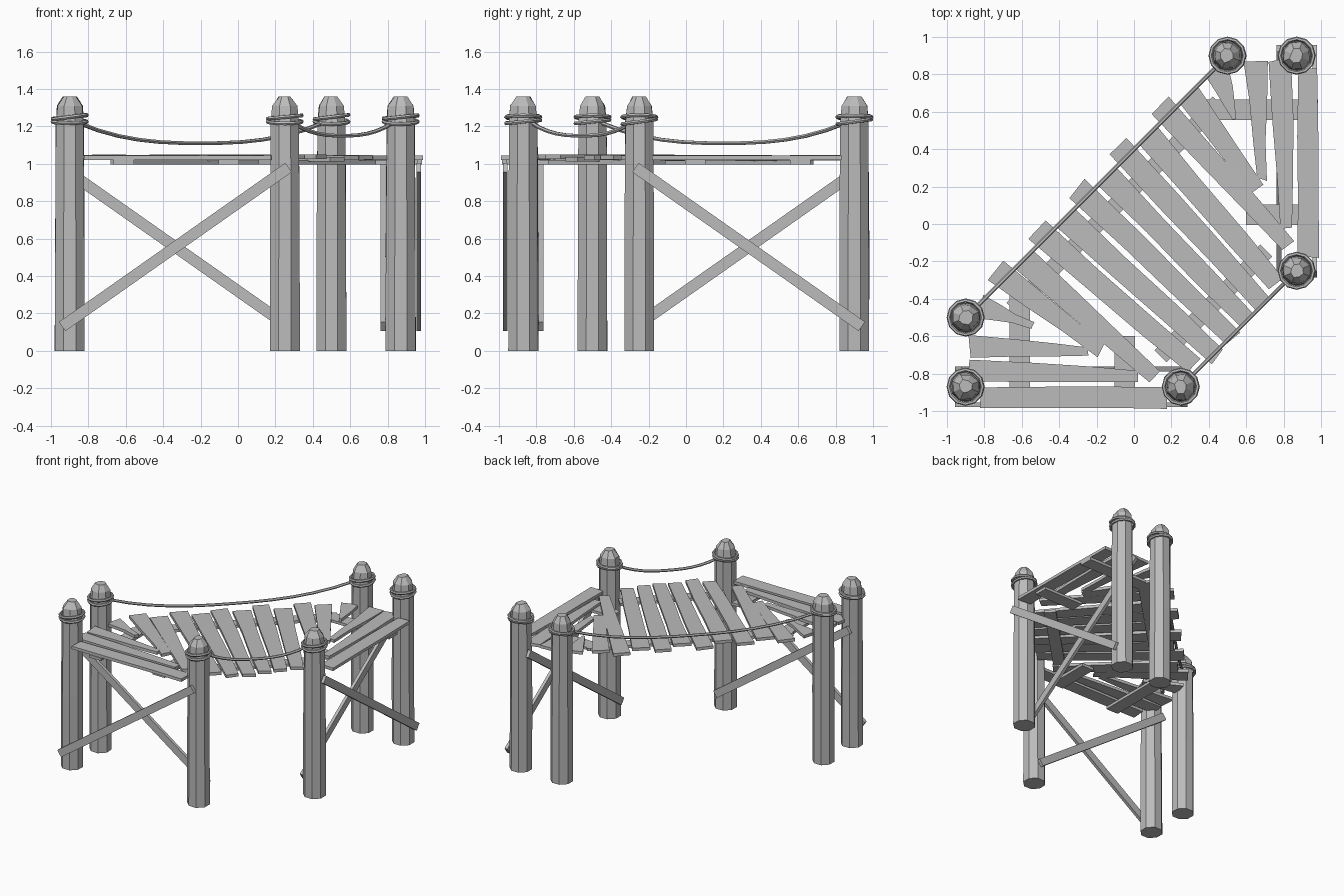
import bpy, bmesh, math, random
from mathutils import Vector, Matrix

random.seed(4)
if "Cube" in bpy.data.objects:
    bpy.data.objects.remove(bpy.data.objects["Cube"])

wood = bpy.data.materials.new("weathered_grey")
wood.use_nodes = True
GREY = (0.5, 0.5, 0.5, 1)
wood.diffuse_color = GREY
wood.node_tree.nodes["Principled BSDF"].inputs["Base Color"].default_value = GREY
UP = Vector((0, 0, 1))


def finish(name, bm):
    bmesh.ops.recalc_face_normals(bm, faces=bm.faces)
    mesh = bpy.data.meshes.new(name)
    bm.to_mesh(mesh)
    bm.free()
    mesh.materials.append(wood)
    obj = bpy.data.objects.new(name, mesh)
    bpy.context.collection.objects.link(obj)
    return obj


def reflect(p):
    # The deck is symmetric across the line y = -x
    return Vector((-p[1], -p[0], p[2]))


def diagonal(u, v, z):
    # u runs along the walkway, v across it
    r = math.sqrt(0.5)
    return Vector(((u + v) * r, (u - v) * r, z))


def slab(name, start, end, w0, w1, thick, normal=UP, wear=0.0):
    # Board tapering from w0 to w1, with slightly worn edges
    start, end = Vector(start), Vector(end)
    along = (end - start).normalized()
    side = normal.cross(along).normalized()
    left, right = [], []
    for t in (0, 0.35, 0.7, 1):
        w = (w0 + (w1 - w0) * t) / 2
        mid = start.lerp(end, t)
        for row, s in ((left, 1), (right, -1)):
            shift = random.uniform(-wear, wear)
            row.append(mid + side * s * (w + shift * 0.5) + along * shift)
    bm = bmesh.new()
    base = [bm.verts.new(p - normal * thick / 2) for p in left + right[::-1]]
    face = bm.faces.new(base)
    out = bmesh.ops.extrude_face_region(bm, geom=[face])
    moved = [g for g in out["geom"] if isinstance(g, bmesh.types.BMVert)]
    bmesh.ops.translate(bm, verts=moved, vec=normal * thick)
    return finish(name, bm)


def post(name, x, y):
    # Eight-sided log with a rough chipped cap
    bm = bmesh.new()
    rings = []
    for z, r in ((0, 0.086), (0.6, 0.085), (1.22, 0.081), (1.31, 0.072), (1.36, 0.036)):
        chip = 0.006 if z > 1.25 else 0.002
        ring = []
        for i in range(8):
            a = math.tau * (i + 0.5) / 8
            rr = r + random.uniform(-chip, chip)
            ring.append(bm.verts.new((x + rr * math.cos(a), y + rr * math.sin(a), z)))
        rings.append(ring)
    for lo, hi in zip(rings, rings[1:]):
        for i in range(8):
            j = (i + 1) % 8
            bm.faces.new((lo[i], lo[j], hi[j], hi[i]))
    bm.faces.new(rings[0])
    bm.faces.new(rings[-1])
    finish(name, bm)
    # Two tilted loops of rope around the top
    for k, z in enumerate((1.225, 1.25)):
        tilt = Matrix.Rotation(random.uniform(0.06, 0.14) * (1 - 2 * k), 3, "XY"[k])
        pts = []
        for i in range(12):
            a = math.tau * i / 12
            pts.append(tilt @ Vector((0.091 * math.cos(a), 0.091 * math.sin(a), 0)) + Vector((x, y, z)))
        rope(f"{name}_rope_loop_{k + 1}", pts, 0.011, True)


def rope(name, pts, radius, closed=False):
    curve = bpy.data.curves.new(name, "CURVE")
    curve.dimensions = "3D"
    curve.bevel_depth = radius
    curve.bevel_resolution = 1
    curve.use_fill_caps = True
    spline = curve.splines.new("POLY")
    spline.points.add(len(pts) - 1)
    for sp, p in zip(spline.points, pts):
        sp.co = (*p, 1)
    spline.use_cyclic_u = closed
    spline.use_smooth = False
    curve.materials.append(wood)
    obj = bpy.data.objects.new(name, curve)
    bpy.context.collection.objects.link(obj)


def hanging_rope(name, a, b, top, low):
    pts = []
    for i in range(13):
        t = i / 12
        p = Vector(a).lerp(Vector(b), t)
        pts.append(Vector((p.x, p.y, low + (top - low) * abs(2 * t - 1) ** 2.6)))
    rope(name, pts, 0.011)


# Posts
posts = {"back": (-0.9, -0.5, 0), "corner": (-0.9, -0.87, 0), "inner": (0.25, -0.87, 0)}
for name, p in posts.items():
    for tag, q in (("front", Vector(p)), ("side", reflect(p))):
        post(f"{tag}_{name}_post", q.x, q.y)

# Hand ropes along both long sides of the walkway
for name, low in (("back", 1.11), ("inner", 1.15)):
    p = posts[name]
    a, b = Vector(p), reflect(p)
    d = (b - a).normalized() * 0.06
    hanging_rope(f"{name}_hand_rope", a + d, b - d, 1.22, low)

# Wing boards, braces and joists, built once per wing
wing = (
    ((-0.82, -0.93), (0.17, -0.93), 0.11, 0.11),
    ((-0.88, -0.785), (0.03, -0.815), 0.12, 0.07),
    ((-0.88, -0.65), (-0.24, -0.68), 0.12, 0.05),
    ((-0.82, -0.44), (-0.55, -0.54), 0.13, 0.03),
)
for tag, place in (("front", Vector), ("side", reflect)):
    for i, (a, b, w0, w1) in enumerate(wing):
        z = 1.032 + random.uniform(-0.004, 0.004)
        slab(f"{tag}_wing_board_{i + 1}", place((*a, z)), place((*b, z)), w0, w1, 0.024, wear=0.012)
    outward = place((0, -1, 0))
    slab(f"{tag}_outer_brace", place((-0.94, -0.967, 0.13)), place((0.27, -0.967, 0.98)),
         0.06, 0.06, 0.025, outward)
    slab(f"{tag}_inner_brace", place((-0.94, -0.775, 0.98)), place((0.27, -0.775, 0.13)),
         0.06, 0.06, 0.025, outward)
    for i, (x, y0, y1) in enumerate(((-0.61, -0.985, -0.35), (-0.05, -0.96, -0.6))):
        slab(f"{tag}_joist_{i + 1}", place((x, y0, 1.008)), place((x, y1, 1.008)), 0.11, 0.11, 0.022)

# Fanned walkway boards: back u, front u, front v
fan = ((0.078, 0.06, 0.79), (0.235, 0.185, 0.8), (0.39, 0.31, 0.77), (0.55, 0.5, 0.65), (0.7, 0.6, 0.36))
for s in (-1, 1):
    for i, (u0, u1, v1) in enumerate(fan):
        poke = -0.29 - (0.06 if i % 2 == (s > 0) else 0)
        z = 1.032 + random.uniform(-0.005, 0.005)
        slab(f"walkway_board_{i + 1}_{'left' if s > 0 else 'right'}", diagonal(s * u0, poke, z),
             diagonal(s * u1, v1 + random.uniform(-0.02, 0.02), z + random.uniform(-0.004, 0.004)),
             0.13, 0.1 if i < 3 else 0.08, 0.024, wear=0.01)

# Long joists beneath the walkway
for name, v, u in (("back", -0.14, 0.78), ("inner", 0.6, 0.4)):
    slab(f"{name}_walkway_joist", diagonal(-u, v, 1.008), diagonal(u, v, 1.008), 0.09, 0.09, 0.022)
